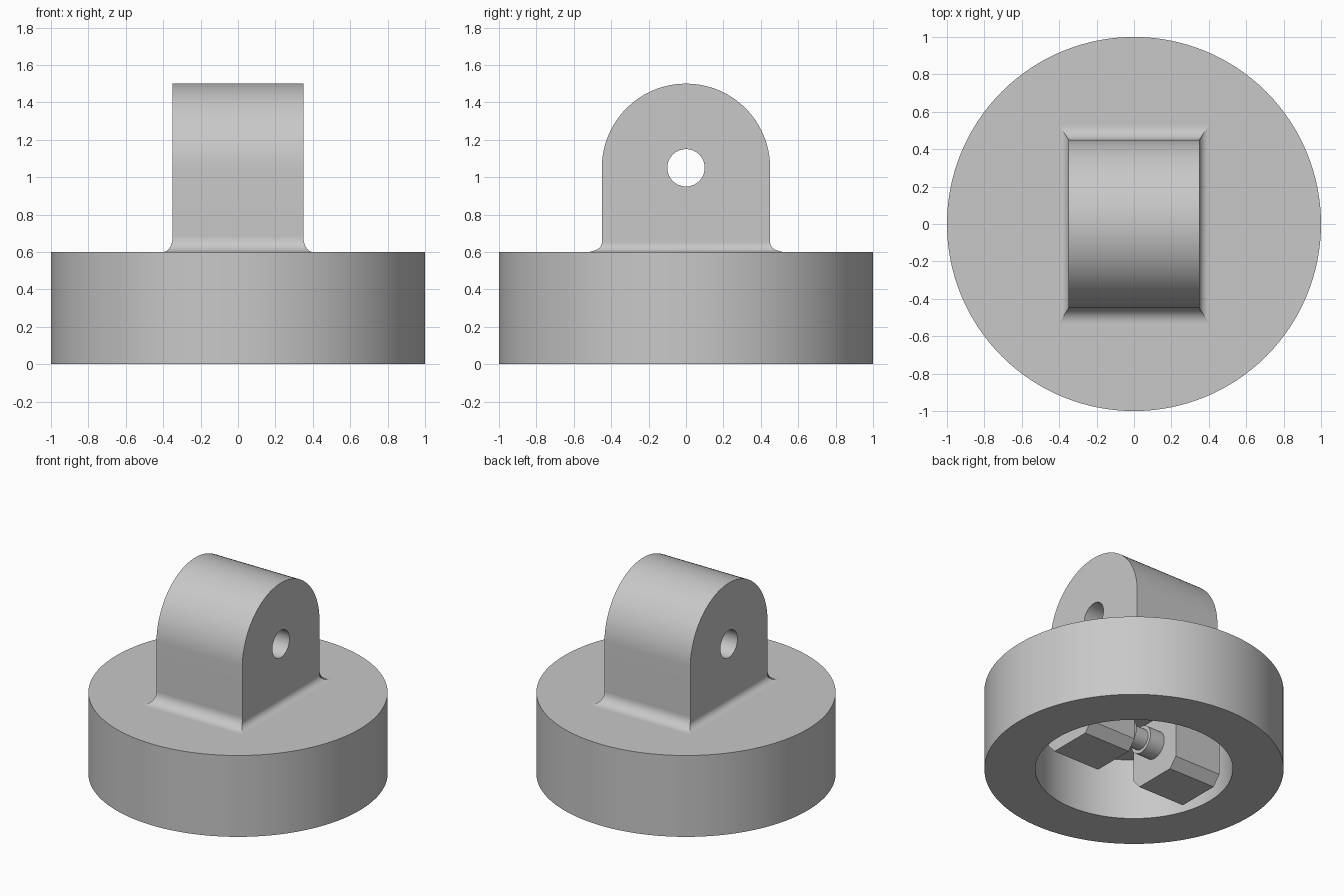
import bpy, bmesh
from math import pi, sin, cos, radians
from mathutils import Matrix

cube = bpy.data.objects.get("Cube")
if cube:
    bpy.data.objects.remove(cube, do_unlink=True)

grey = bpy.data.materials.new("plain grey")
grey.use_nodes = True
GREY = (0.58, 0.58, 0.58, 1)
grey.diffuse_color = GREY
grey.node_tree.nodes["Principled BSDF"].inputs["Base Color"].default_value = GREY


def select(ob):
    bpy.ops.object.select_all(action='DESELECT')
    ob.select_set(True)
    bpy.context.view_layer.objects.active = ob


def finish(ob):
    ob.data.materials.clear()
    ob.data.materials.append(grey)
    select(ob)
    bpy.ops.object.shade_smooth_by_angle(angle=radians(30))
    return ob


def mesh_object(name, bm):
    bmesh.ops.remove_doubles(bm, verts=bm.verts, dist=1e-5)
    bmesh.ops.recalc_face_normals(bm, faces=bm.faces)
    me = bpy.data.meshes.new(name)
    bm.to_mesh(me)
    bm.free()
    ob = bpy.data.objects.new(name, me)
    bpy.context.collection.objects.link(ob)
    return finish(ob)


def lathe(name, profile, steps, turn=Matrix()):
    """Spin an (r, z) profile around z, then place it with a matrix."""
    bm = bmesh.new()
    vs = [bm.verts.new((r, 0, z)) for r, z in profile]
    es = [bm.edges.new(pair) for pair in zip(vs, vs[1:])]
    bmesh.ops.spin(bm, geom=vs + es, cent=(0, 0, 0), axis=(0, 0, 1),
                   angle=2 * pi, steps=steps, use_merge=True)
    bm.transform(turn)
    return mesh_object(name, bm)


def prism(name, loops, x, half):
    """Extrude (y, z) outlines along x; inner outlines become holes."""
    cu = bpy.data.curves.new(name, 'CURVE')
    cu.dimensions, cu.fill_mode, cu.extrude = '2D', 'BOTH', half
    for loop in loops:
        sp = cu.splines.new('POLY')
        sp.points.add(len(loop) - 1)
        for p, (y, z) in zip(sp.points, loop):
            p.co = (y, z, 0, 1)
        sp.use_cyclic_u = True
    ob = bpy.data.objects.new(name, cu)
    bpy.context.collection.objects.link(ob)
    ob.location.x = x
    ob.rotation_euler = (pi / 2, 0, pi / 2)
    select(ob)
    bpy.ops.object.convert(target='MESH')
    ob = bpy.context.object
    bm = bmesh.new()
    bm.from_mesh(ob.data)
    bmesh.ops.remove_doubles(bm, verts=bm.verts, dist=1e-5)
    bmesh.ops.recalc_face_normals(bm, faces=bm.faces)
    bm.to_mesh(ob.data)
    bm.free()
    return finish(ob)


def arc(cz, r, a0, a1, n):
    return [(r * cos(a0 + (a1 - a0) * i / n), cz + r * sin(a0 + (a1 - a0) * i / n))
            for i in range(n + 1)]


TOP, CEILING, HALF_X, HALF_Y, EYE_Z = 0.6, 0.45, 0.35, 0.45, 1.05

# Round base, hollow from below
lathe("base", [(0, TOP), (1, TOP), (1, 0), (0.66, 0), (0.66, CEILING), (0, CEILING)], 128)

# Arched lug with a cross hole
outline = [(-HALF_Y, TOP), (HALF_Y, TOP)] + arc(EYE_Z, HALF_Y, 0, pi, 48)
hole = arc(EYE_Z, 0.1, 0, 2 * pi, 40)[:-1]
prism("lug", [outline, hole], 0, HALF_X)


# Mitred fillets around the foot of the lug
def fillet(name, side, along_x):
    rx, ry = 0.05, 0.08
    r = ry if along_x else rx
    bm = bmesh.new()
    rows = []
    for i in range(11):
        a = pi / 2 * i / 10
        out = 1 - sin(a)
        z = TOP + r * (1 - cos(a))
        x, y = HALF_X + rx * out, HALF_Y + ry * out
        ends = [(-x, side * y, z), (x, side * y, z)] if along_x else \
               [(side * x, -y, z), (side * x, y, z)]
        rows.append([bm.verts.new(e) for e in ends])
    for low, high in zip(rows, rows[1:]):
        bm.faces.new((low[0], low[1], high[1], high[0]))
    ob = mesh_object(name, bm)
    # Make the strip face outwards
    if sum(p.normal.z for p in ob.data.polygons) < 0:
        ob.data.flip_normals()


for side, word in ((-1, "front"), (1, "back")):
    fillet(word + "_fillet", side, True)
for side, word in ((-1, "right"), (1, "left")):
    fillet(word + "_fillet", side, False)

# Chamfered arms hanging in the hollow
arm = [(-0.22, 0.07), (-0.16, 0), (0.16, 0), (0.22, 0.07), (0.22, 0.5), (-0.22, 0.5)]
for side, word in ((-1, "right"), (1, "left")):
    prism(word + "_arm", [arm], side * 0.37, 0.19)

# Stepped pin joining the arms
pin = [(0, -0.2), (0.1, -0.2), (0.1, -0.06), (0.075, -0.06),
       (0.075, 0.06), (0.1, 0.06), (0.1, 0.2), (0, 0.2)]
lathe("pin", pin, 40, Matrix.Translation((0, 0, 0.25)) @ Matrix.Rotation(pi / 2, 4, 'Y'))
